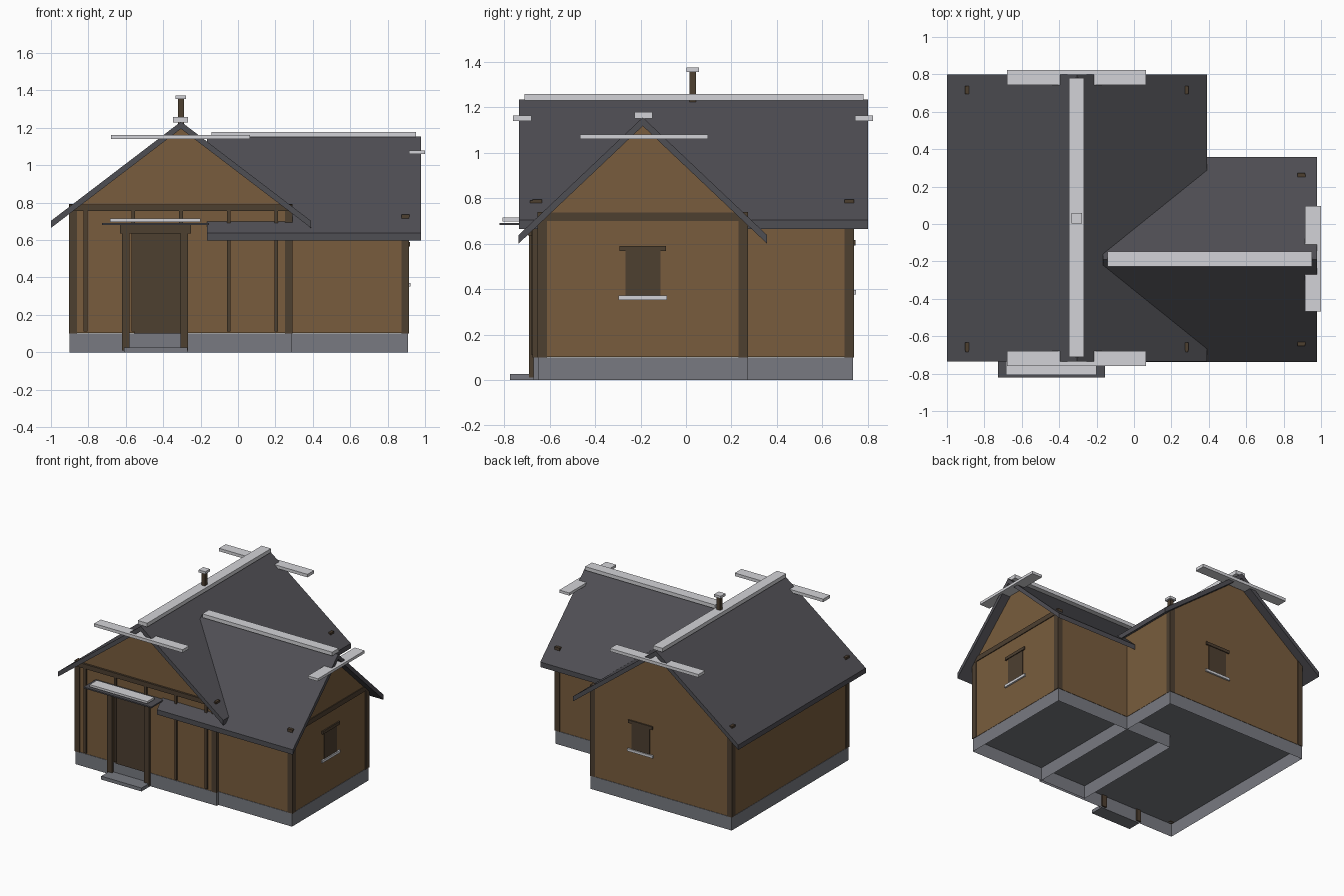
import bpy
import bmesh
from mathutils import Vector

cube = bpy.data.objects.get("Cube")
if cube:
    bpy.data.objects.remove(cube, do_unlink=True)


def material(name, r, g, b):
    m = bpy.data.materials.new(name)
    m.use_nodes = True
    m.diffuse_color = (r, g, b, 1)
    m.node_tree.nodes["Principled BSDF"].inputs["Base Color"].default_value = (r, g, b, 1)
    return m


WALL = material("wall_brown", 0.19, 0.108, 0.047)
BEAM = material("dark_timber", 0.075, 0.05, 0.03)
ROOF = material("roof_slate", 0.078, 0.077, 0.088)
STONE = material("foundation_grey", 0.188, 0.195, 0.22)
PALE = material("pale_plank", 0.65, 0.65, 0.68)


def finish(name, bm, mat):
    bmesh.ops.recalc_face_normals(bm, faces=bm.faces)
    mesh = bpy.data.meshes.new(name)
    bm.to_mesh(mesh)
    bm.free()
    mesh.materials.append(mat)
    obj = bpy.data.objects.new(name, mesh)
    bpy.context.collection.objects.link(obj)
    return obj


def box(name, x, y, z, mat, open_bottom=False):
    """Box from (min, max) ranges."""
    bm = bmesh.new()
    bmesh.ops.create_cube(bm, size=1)
    for v in bm.verts:
        v.co = Vector([r[0] if c < 0 else r[1] for c, r in zip(v.co, (x, y, z))])
    obj = finish(name, bm, mat)
    if open_bottom:
        bm = bmesh.new()
        bm.from_mesh(obj.data)
        low = [f for f in bm.faces if f.normal.z < -0.5]
        bmesh.ops.delete(bm, geom=low, context='FACES')
        bm.to_mesh(obj.data)
        bm.free()
    return obj


def prism(name, profile, span, along_x, mat):
    """Extrude an (across, height) profile over span, along x or y."""
    bm = bmesh.new()
    place = (lambda a, s, h: (s, a, h)) if along_x else (lambda a, s, h: (a, s, h))
    face = bm.faces.new([bm.verts.new(place(a, span[0], h)) for a, h in profile])
    out = bmesh.ops.extrude_face_region(bm, geom=[face])
    verts = [v for v in out["geom"] if isinstance(v, bmesh.types.BMVert)]
    bmesh.ops.translate(bm, verts=verts, vec=place(0, span[1] - span[0], 0))
    return finish(name, bm, mat)


def house(name, mid, half, span, eave_half, roof_span, apex, eave, along_x):
    """Foundation, gabled walls and a folded roof slab for one volume."""
    thick = 0.038
    slope = (apex - eave) / eave_half
    side = apex - thick - slope * half + 0.01
    across = (mid - half, mid + half)
    x, y = (span, across) if along_x else (across, span)
    box(name + "_foundation", x, y, (0, 0.1), STONE, open_bottom=True)
    walls = [(across[0], 0.102), (across[1], 0.102), (across[1], side),
             (mid, apex - thick + 0.01), (across[0], side)]
    prism(name + "_walls", walls, span, along_x, WALL)
    roof = [(mid - eave_half, eave - thick), (mid - eave_half, eave), (mid, apex),
            (mid + eave_half, eave), (mid + eave_half, eave - thick), (mid, apex - thick)]
    prism(name + "_roof", roof, roof_span, along_x, ROOF)


house("main", -0.305, 0.595, (-0.67, 0.735), 0.695, (-0.735, 0.8), 1.233, 0.703, False)
house("wing", -0.19, 0.46, (-0.1, 0.91), 0.547, (-0.167, 0.978), 1.155, 0.637, True)

# Corner posts, whose tops poke through the roofs
def post(name, x, y, top):
    box(name, (x - 0.021, x + 0.021), (y - 0.021, y + 0.021), (0.1, top), BEAM)


for sx, x in (("right", -0.882), ("left", 0.271)):
    for sy, y in (("front", -0.655), ("back", 0.717)):
        post(f"main_post_{sy}_{sx}", x, y, 0.793)
for sy, y in (("front", -0.632), ("back", 0.252)):
    post(f"wing_post_{sy}", 0.894, y, 0.738)

# Tie beams and front studs
box("front_tie_beam", (-0.9, 0.29), (-0.685, -0.66), (0.755, 0.79), BEAM)
box("wing_tie_beam", (0.9, 0.916), (-0.645, 0.265), (0.7, 0.737), BEAM)
for i in range(5):
    x = -0.815 + 0.255 * i
    box(f"front_stud_{i + 1}", (x - 0.01, x + 0.01), (-0.68, -0.66), (0.11, 0.76), BEAM)

# Ridge planks and gable planks
box("main_ridge_plank", (-0.347, -0.268), (-0.71, 0.78), (1.228, 1.257), PALE)
box("wing_ridge_plank", (-0.142, 0.953), (-0.227, -0.147), (1.15, 1.178), PALE)
for side, y in (("front", -0.72), ("back", 0.783)):
    box(f"main_gable_plank_{side}", (-0.68, 0.065), (y - 0.04, y + 0.04), (1.14, 1.163), PALE)
box("wing_gable_plank", (0.915, 1.0), (-0.467, 0.097), (1.06, 1.08), PALE)

# Chimney
box("chimney", (-0.32, -0.29), (0.015, 0.045), (1.2, 1.36), BEAM)
box("chimney_cap", (-0.333, -0.277), (0.002, 0.058), (1.355, 1.374), PALE)

# Door, frame, canopy and step
box("door", (-0.555, -0.305), (-0.679, -0.66), (0.1, 0.635), BEAM)
for side, x in (("right", -0.599), ("left", -0.288)):
    box(f"door_post_{side}", (x - 0.02, x + 0.02), (-0.69, -0.66), (0.01, 0.64), BEAM)
box("door_lintel", (-0.63, -0.25), (-0.695, -0.66), (0.635, 0.68), BEAM)
box("canopy", (-0.728, -0.156), (-0.82, -0.66), (0.681, 0.691), ROOF)
box("canopy_plank", (-0.685, -0.2), (-0.806, -0.72), (0.698, 0.715), PALE)
box("door_step", (-0.61, -0.27), (-0.775, -0.67), (0, 0.026), STONE)


# Windows: pane, lintel and pale sill
def window(name, mid, wall, z, along_x):
    parts = (("pane", 0.077, 0.004, 0, 0.2, BEAM),
             ("lintel", 0.102, 0.01, 0.197, 0.22, BEAM),
             ("sill", 0.107, 0.012, -0.018, 0.001, PALE))
    for part, half, depth, low, high, mat in parts:
        across, out = (mid - half, mid + half), (wall - 0.01, wall + depth)
        x, y = (across, out) if along_x else (out, across)
        box(f"{name}_{part}", x, y, (z + low, z + high), mat)


window("wing_window", -0.19, 0.91, 0.37, False)
window("back_window", -0.135, 0.735, 0.395, True)
